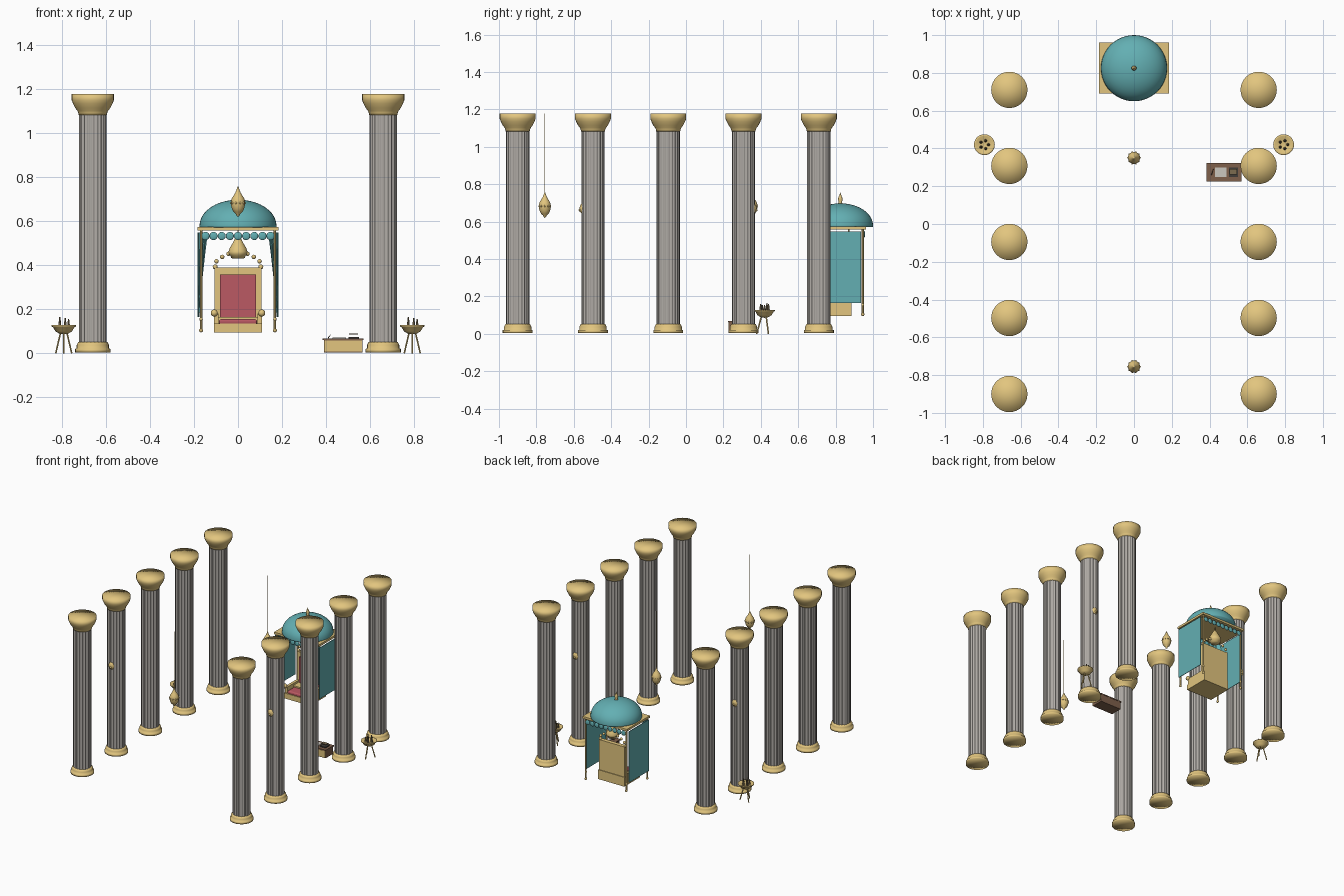
import bpy, bmesh, math
from mathutils import Vector

if "Cube" in bpy.data.objects:
    bpy.data.objects.remove(bpy.data.objects["Cube"], do_unlink=True)


def material(name, rgb):
    m = bpy.data.materials.new(name)
    m.use_nodes = True
    m.diffuse_color = (*rgb, 1)
    m.node_tree.nodes["Principled BSDF"].inputs["Base Color"].default_value = (*rgb, 1)
    return m


GOLD = material("warm gold", (0.76, 0.56, 0.21))
TEAL = material("teal cloth", (0.125, 0.43, 0.45))
RED = material("crimson cushion", (0.50, 0.10, 0.125))
STONE = material("grey stone", (0.44, 0.415, 0.385))
BRONZE = material("sooty bronze", (0.20, 0.15, 0.08))
DARK = material("dark ink", (0.05, 0.045, 0.04))
WOOD = material("brown wood", (0.21, 0.115, 0.07))
PAPER = material("pale paper", (0.60, 0.57, 0.52))


def finish(name, bm, mat, loc=(0, 0, 0), smooth=False):
    bmesh.ops.recalc_face_normals(bm, faces=bm.faces)
    for f in bm.faces:
        f.smooth = smooth
    me = bpy.data.meshes.new(name)
    bm.to_mesh(me)
    bm.free()
    me.materials.append(mat)
    ob = bpy.data.objects.new(name, me)
    ob.location = loc
    bpy.context.collection.objects.link(ob)
    return ob


def copy(ob, loc):
    dup = ob.copy()
    dup.location = loc
    bpy.context.collection.objects.link(dup)


def lathe(name, profile, mat, loc=(0, 0, 0), seg=32, lobes=0, depth=0.0):
    """Spin an (r, z) profile; lobes add a scalloped outline."""
    bm = bmesh.new()
    rings = []
    for r, z in profile:
        if r == 0:
            rings.append([bm.verts.new((0, 0, z))] * seg)
            continue
        ring = []
        for i in range(seg):
            a = math.tau * i / seg
            k = r * (1 - depth * (0.5 - 0.5 * math.cos(lobes * a)))
            ring.append(bm.verts.new((k * math.cos(a), k * math.sin(a), z)))
        rings.append(ring)
    for low, high in zip(rings, rings[1:]):
        for i in range(seg):
            j = (i + 1) % seg
            quad = list(dict.fromkeys((low[i], low[j], high[j], high[i])))
            if len(quad) > 2:
                bm.faces.new(quad)
    return finish(name, bm, mat, loc, True)


def box(name, low, high, mat):
    bm = bmesh.new()
    bmesh.ops.create_cube(bm, size=1)
    low, high = Vector(low), Vector(high)
    for v in bm.verts:
        v.co = Vector(a * b for a, b in zip(v.co, high - low))
    return finish(name, bm, mat, (low + high) / 2)


def ball(name, loc, size, mat):
    bm = bmesh.new()
    bmesh.ops.create_uvsphere(bm, u_segments=16, v_segments=10, radius=1)
    bmesh.ops.scale(bm, vec=size if isinstance(size, tuple) else (size,) * 3, verts=bm.verts)
    finish(name, bm, mat, loc, True)


def rod(name, start, end, r1, r2, mat, seg=10):
    start, end = Vector(start), Vector(end)
    bm = bmesh.new()
    bmesh.ops.create_cone(bm, cap_ends=True, segments=seg, radius1=r1, radius2=r2,
                          depth=(end - start).length)
    turn = (end - start).to_track_quat("Z", "Y").to_matrix()
    bmesh.ops.rotate(bm, matrix=turn, verts=bm.verts)
    finish(name, bm, mat, (start + end) / 2)


# Two rows of five fluted columns
parts = [
    lathe("column_shaft", [(0.062, 0.04), (0.062, 1.09)], STONE, seg=120, lobes=20, depth=0.08),
    lathe("column_capital", [(0, 1.083), (0.064, 1.083), (0.066, 1.093), (0.07, 1.102), (0.08, 1.115),
                             (0.09, 1.135), (0.096, 1.15), (0.096, 1.178), (0, 1.178)], GOLD),
    lathe("column_base", [(0, 0.004), (0.08, 0.004), (0.08, 0.02), (0.073, 0.022), (0.073, 0.038),
                          (0.066, 0.052), (0, 0.052)], GOLD),
]
for n in range(5):
    for x in (-0.66, 0.66):
        for part in parts:
            spot = (x, -0.9 + 0.4025 * n, 0)
            if n == 0 and x < 0:
                part.location = spot
            else:
                copy(part, spot)

# Small masks fixed on the second and fourth pairs of columns
for x in (-0.66, 0.66):
    for y, out in ((-0.555, -1), (0.363, 1)):
        ball("column_mask", (x, y, 0.67), (0.022, 0.014, 0.027), GOLD)
        ball("mask_boss", (x, y + out * 0.011, 0.662), 0.008, GOLD)

# Two hanging lamps
for y in (-0.755, 0.35):
    lathe("hanging_lamp", [(0, 0.62), (0.007, 0.625), (0.009, 0.633), (0.02, 0.642), (0.028, 0.658),
                           (0.032, 0.675), (0.032, 0.69), (0.028, 0.704), (0.02, 0.717), (0.012, 0.73),
                           (0.006, 0.745), (0, 0.762)], GOLD, (0, y, 0))
    rod("lamp_chain", (0, y, 0.75), (0, y, 1.178), 0.0013, 0.0013, GOLD, 6)
    for i in range(10):
        a = math.tau * i / 10
        ball("lamp_bead", (0.031 * math.cos(a), y + 0.031 * math.sin(a), 0.683), 0.005, GOLD)

# Canopy: frame, dome, finial
CY = 0.825
box("canopy_frame", (-0.184, 0.69, 0.558), (0.184, 0.962, 0.574), GOLD)
dome = [(0.175 * math.cos(t * math.pi / 20), 0.58 + 0.118 * math.sin(t * math.pi / 20)) for t in range(10)]
lathe("canopy_dome", [(0, 0.575), (0.175, 0.572)] + dome + [(0, 0.698)], TEAL, (0, CY, 0), seg=48)
lathe("dome_finial", [(0, 0.692), (0.014, 0.695), (0.008, 0.705), (0.013, 0.717), (0.01, 0.73),
                      (0.004, 0.745), (0, 0.758)], GOLD, (0, CY, 0), seg=16)

# Posts, feet and curtains on both sides
for s in (-1, 1):
    for y in (0.7, 0.945):
        rod("canopy_post", (s * 0.168, y, 0.1), (s * 0.168, y, 0.56), 0.006, 0.006, GOLD)
        ball("post_foot", (s * 0.168, y, 0.104), 0.009, GOLD)
        ball("post_collar", (s * 0.168, y, 0.155), 0.008, GOLD)
    box("side_curtain", (s * 0.182 - 0.002, 0.7, 0.165), (s * 0.182 + 0.002, 0.935, 0.548), TEAL)
    # Pleated drape gathered towards the outer edge
    bm = bmesh.new()
    rows = []
    for t in range(7):
        width = 0.008 + 0.038 * (t / 6) ** 1.3
        rows.append([bm.verts.new((s * (0.183 - width * c / 8), 0.715 + 0.007 * (c % 2), 0.165 + 0.064 * t))
                     for c in range(9)])
    for low, high in zip(rows, rows[1:]):
        for c in range(8):
            bm.faces.new((low[c], low[c + 1], high[c + 1], high[c]))
    finish("front_drape", bm, TEAL)

# Scalloped fringe
for y in (0.698, 0.952):
    for i in range(-4, 5):
        ball("fringe_disc", (i * 0.037, y, 0.533), (0.0185, 0.006, 0.0185), TEAL)

# Throne
box("throne_seat", (-0.108, 0.7, 0.095), (0.108, 0.885, 0.135), GOLD)
box("throne_base_back", (-0.108, 0.78, 0.095), (0.108, 0.885, 0.165), GOLD)
box("throne_back", (-0.106, 0.85, 0.135), (0.106, 0.88, 0.39), GOLD)
box("back_cushion", (-0.082, 0.842, 0.15), (0.082, 0.852, 0.358), RED)
seat = box("seat_cushion", (-0.086, 0.705, 0.13), (0.086, 0.845, 0.155), RED)
soft = seat.modifiers.new("soft_edge", "BEVEL")
soft.width = 0.009
soft.segments = 3
for s in (-1, 1):
    box("throne_arm", (s * 0.098 - 0.01, 0.71, 0.13), (s * 0.098 + 0.01, 0.86, 0.18), GOLD)
    ball("arm_knob", (s * 0.108, 0.71, 0.183), 0.016, GOLD)
    ball("back_knob", (s * 0.104, 0.865, 0.393), 0.011, GOLD)
    for x, z in ((0.098, 0.418), (0.072, 0.438), (0.043, 0.452)):
        ball("crest_bead", (s * x, 0.87, z), 0.01, GOLD)
lathe("crest_bell", [(0, 0.43), (0.03, 0.432), (0.034, 0.444), (0.043, 0.45), (0.043, 0.462), (0.038, 0.478),
                     (0.028, 0.494), (0.021, 0.508), (0.012, 0.523), (0.004, 0.535), (0.003, 0.56)],
      GOLD, (0, 0.87, 0), seg=24)

# Three-legged braziers with coals
for s in (-1, 1):
    x, y = s * 0.792, 0.42
    lathe("brazier_bowl", [(0, 0.086), (0.02, 0.089), (0.038, 0.1), (0.048, 0.118), (0.055, 0.122),
                           (0.055, 0.128), (0.046, 0.128), (0.03, 0.12), (0, 0.118)], GOLD, (x, y, 0), seg=28)
    for k in range(3):
        a = math.tau * k / 3 + math.pi / 6
        dx, dy = math.cos(a), math.sin(a)
        rod("brazier_leg", (x + 0.042 * dx, y + 0.042 * dy, 0), (x + 0.015 * dx, y + 0.015 * dy, 0.1),
            0.004, 0.004, GOLD, 6)
    for k in range(5):
        a = math.tau * k / 5
        px, py = x + 0.022 * math.cos(a), y + 0.022 * math.sin(a)
        rod("brazier_coal", (px, py, 0.115), (px, py, 0.155 + 0.005 * (k % 3)), 0.009, 0.003, BRONZE, 6)

# Low writing table
box("table_body", (0.39, 0.23, 0.004), (0.565, 0.32, 0.06), WOOD)
box("table_top", (0.384, 0.224, 0.06), (0.57, 0.322, 0.068), WOOD)
box("table_front_panel", (0.392, 0.226, 0.008), (0.563, 0.231, 0.058), GOLD)
box("paper_sheet", (0.43, 0.25, 0.068), (0.49, 0.3, 0.072), PAPER)
box("ink_tray", (0.503, 0.25, 0.068), (0.55, 0.3, 0.075), DARK)
box("raised_tablet", (0.505, 0.262, 0.086), (0.545, 0.29, 0.09), BRONZE)
rod("quill", (0.41, 0.26, 0.07), (0.42, 0.29, 0.084), 0.002, 0.001, DARK, 6)
